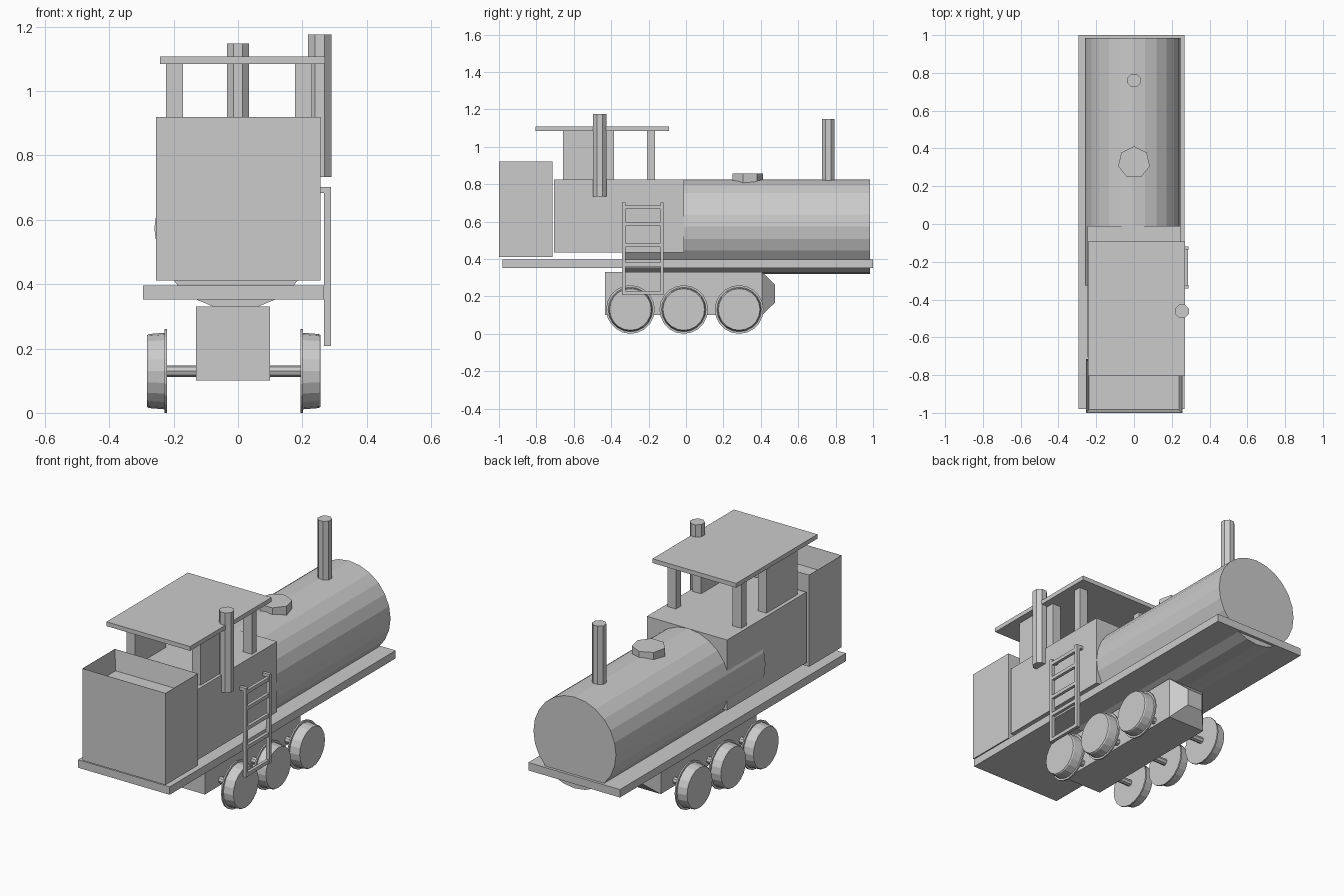
import bpy, bmesh
from math import pi, radians
from mathutils import Matrix, Vector

if "Cube" in bpy.data.objects:
    bpy.data.objects.remove(bpy.data.objects["Cube"])


def finish(name, bm):
    bmesh.ops.recalc_face_normals(bm, faces=bm.faces)
    me = bpy.data.meshes.new(name)
    bm.to_mesh(me)
    bm.free()
    ob = bpy.data.objects.new(name, me)
    bpy.context.collection.objects.link(ob)
    return ob


def add_box(bm, x, y, z):
    lo, hi = Vector((x[0], y[0], z[0])), Vector((x[1], y[1], z[1]))
    m = Matrix.Translation((lo + hi) / 2) @ Matrix.Diagonal((*(hi - lo), 1))
    bmesh.ops.create_cube(bm, size=1, matrix=m)


def box(name, x, y, z):
    bm = bmesh.new()
    add_box(bm, x, y, z)
    return finish(name, bm)


def add_cyl(bm, axis, centre, lo, hi, r, n, spin=0.0, r2=None):
    """Cylinder along an axis from lo to hi; centre gives the other two coordinates."""
    pos = Vector(centre)
    pos["xyz".index(axis)] = (lo + hi) / 2
    rot = {"x": Matrix.Rotation(pi / 2, 4, "Y"),
           "y": Matrix.Rotation(-pi / 2, 4, "X"),
           "z": Matrix.Identity(4)}[axis]
    bmesh.ops.create_cone(bm, cap_ends=True, segments=n, radius1=r,
                          radius2=r if r2 is None else r2, depth=hi - lo,
                          matrix=Matrix.Translation(pos) @ rot @ Matrix.Rotation(spin, 4, "Z"))


def cyl(name, *args, **kw):
    bm = bmesh.new()
    add_cyl(bm, *args, **kw)
    return finish(name, bm)


def face_towards(bm, direction):
    bm.normal_update()
    return max(bm.faces, key=lambda f: f.normal.dot(Vector(direction)))


# Running board, boiler and its fittings
box("platform", (-0.295, 0.267), (-0.98, 1.0), (0.352, 0.396))
cyl("boiler", "y", (-0.007, 0, 0.573), -0.325, 0.985, 0.253, 24)
cyl("chimney", "z", (0, 0.76, 0), 0.80, 1.148, 0.037, 8, spin=radians(22.5))
cyl("steam_dome", "z", (0, 0.325, 0), 0.80, 0.858, 0.086, 7)

# Cab with two slab walls, two posts and a flat roof
box("cab_body", (-0.245, 0.247), (-0.705, -0.01), (0.435, 0.826))
for side, x in (("left", (-0.224, -0.171)), ("right", (0.177, 0.23))):
    box(f"cab_wall_{side}", x, (-0.657, -0.385), (0.82, 1.087))
    box(f"cab_post_{side}", x, (-0.208, -0.165), (0.82, 1.087))
box("roof", (-0.243, 0.27), (-0.805, -0.092), (1.084, 1.108))
cyl("side_pipe", "z", (0.254, -0.462, 0), 0.733, 1.176, 0.039, 8, spin=radians(22.5))

# Open bunker: top face inset with its floor pushed down
bm = bmesh.new()
add_box(bm, (-0.255, 0.256), (-1.0, -0.715), (0.411, 0.92))
top = face_towards(bm, (0, 0, 1))
bmesh.ops.inset_individual(bm, faces=[top], thickness=0.002)
floor = bmesh.ops.extrude_discrete_faces(bm, faces=[top])["faces"][0]
mid = floor.calc_center_median()
for v in floor.verts:
    v.co.x += 0.016 * (1 if v.co.x < mid.x else -1)
    v.co.y += 0.016 * (1 if v.co.y < mid.y else -1)
    v.co.z -= 0.11
finish("bunker", bm)

# Chassis with a tapered nose
bm = bmesh.new()
add_box(bm, (-0.13, 0.10), (-0.433, 0.406), (0.10, 0.33))
nose = bmesh.ops.extrude_discrete_faces(bm, faces=[face_towards(bm, (0, 1, 0))])["faces"][0]
mid = nose.calc_center_median()
for v in nose.verts:
    v.co = mid + (v.co - mid) * 0.42 + Vector((0, 0.07, 0))
finish("chassis", bm)

# Axles and flanged wheels
MID = -0.013
for i, y in enumerate((-0.297, -0.012, 0.284), 1):
    c = (0, y, 0.13)
    cyl(f"axle_{i}", "x", c, MID - 0.212, MID + 0.212, 0.018, 8)
    for s, side in ((-1, "left"), (1, "right")):
        bm = bmesh.new()
        for a, b, ra, rb in ((0.207, 0.215, 0.13, 0.13),
                             (0.215, 0.264, 0.119, 0.115),
                             (0.264, 0.270, 0.115, 0.111)):
            lo, hi = sorted((MID + s * a, MID + s * b))
            r1, r2 = (ra, rb) if s > 0 else (rb, ra)
            add_cyl(bm, "x", c, lo, hi, r1, 20, r2=r2)
        finish(f"wheel_{side}_{i}", bm)

# Ladder: rails, rungs and hooks that reach the cab side
bm = bmesh.new()
for y in ((-0.341, -0.323), (-0.137, -0.119)):
    add_box(bm, (0.268, 0.289), y, (0.208, 0.69))
    add_box(bm, (0.240, 0.289), y, (0.684, 0.702))
for z in (0.219, 0.37, 0.475, 0.587, 0.677):
    add_box(bm, (0.270, 0.287), (-0.33, -0.13), (z - 0.01, z + 0.01))
finish("ladder", bm)
